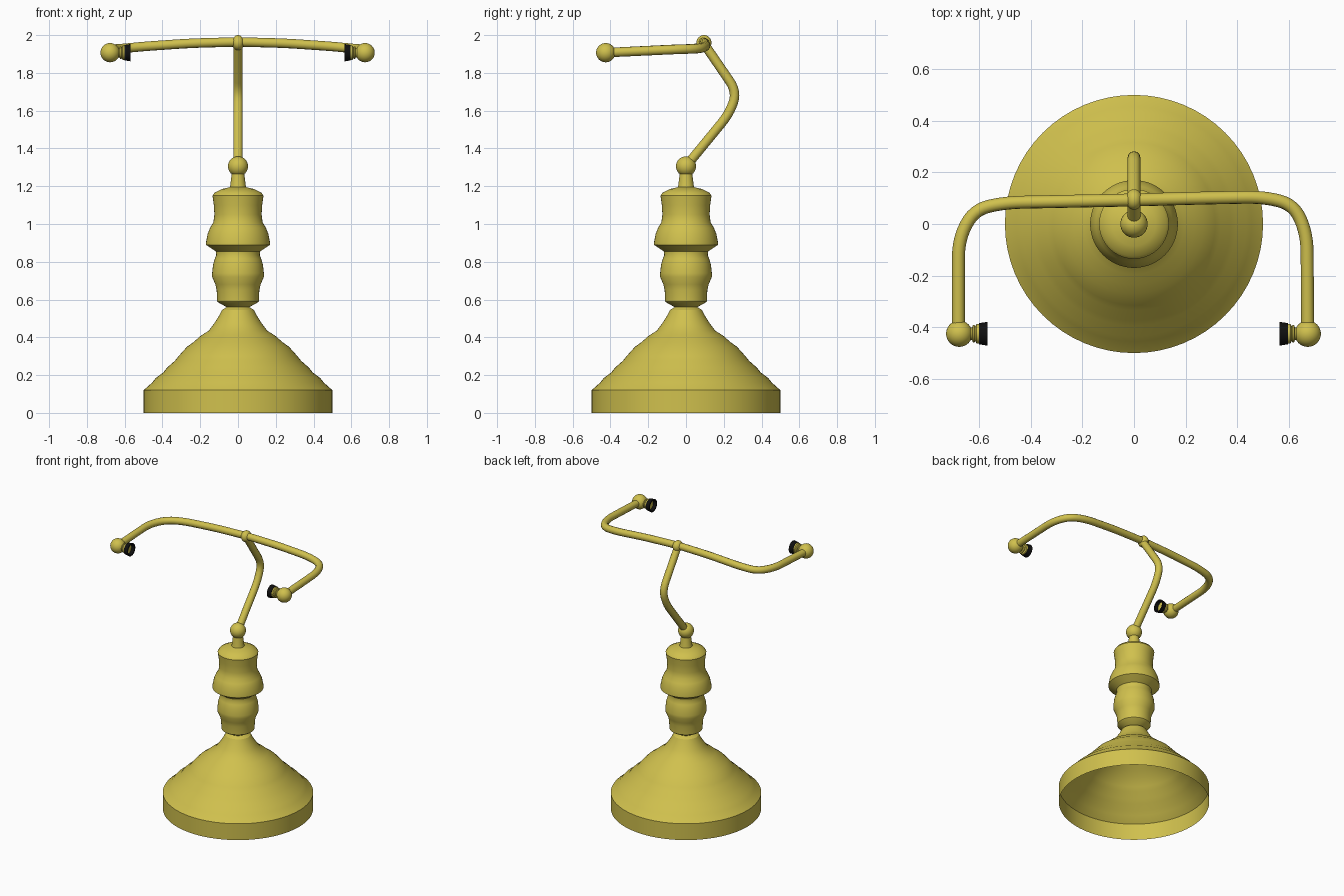
import bpy
import bmesh
import math
from mathutils import Matrix, Vector

cube = bpy.data.objects.get("Cube")
if cube:
    bpy.data.objects.remove(cube, do_unlink=True)


def material(name, color):
    m = bpy.data.materials.new(name)
    m.use_nodes = True
    m.diffuse_color = color
    m.node_tree.nodes["Principled BSDF"].inputs["Base Color"].default_value = color
    return m


brass = material("brass", (0.63, 0.53, 0.075, 1))
black = material("black", (0.005, 0.005, 0.005, 1))


def finish(name, bm, mat, angle=30):
    mesh = bpy.data.meshes.new(name)
    bm.to_mesh(mesh)
    bm.free()
    obj = bpy.data.objects.new(name, mesh)
    bpy.context.collection.objects.link(obj)
    mesh.materials.append(mat)
    bpy.ops.object.select_all(action="DESELECT")
    obj.select_set(True)
    bpy.context.view_layer.objects.active = obj
    bpy.ops.object.shade_smooth_by_angle(angle=math.radians(angle))
    return obj


def lathe(name, profile, mat, matrix=Matrix(), steps=64, closed=False):
    """Spin (radius, height) points round the local z axis."""
    bm = bmesh.new()
    verts = [bm.verts.new((r, 0, z)) for r, z in profile]
    pairs = list(zip(verts, verts[1:]))
    if closed:
        pairs.append((verts[-1], verts[0]))
    edges = [bm.edges.new(p) for p in pairs]
    bmesh.ops.spin(bm, geom=verts + edges, cent=(0, 0, 0), axis=(0, 0, 1),
                   angle=math.tau, steps=steps, use_duplicate=False)
    bmesh.ops.remove_doubles(bm, verts=bm.verts, dist=0.0003)
    bmesh.ops.recalc_face_normals(bm, faces=bm.faces)
    bm.transform(matrix)
    return finish(name, bm, mat)


def ball(name, center, radius, squash=(1, 1, 1)):
    bm = bmesh.new()
    bmesh.ops.create_uvsphere(bm, u_segments=32, v_segments=16, radius=radius)
    bm.transform(Matrix.Translation(center) @ Matrix.Diagonal((*squash, 1)))
    return finish(name, bm, brass)


def tube(name, points, radius, corner_radius=0.07):
    """Sweep a round section along a path whose corners are rounded."""
    pts = [Vector(p) for p in points]
    path = [pts[0]]
    for a, b, c in zip(pts, pts[1:], pts[2:]):
        start = b + (a - b).normalized() * min(corner_radius, (a - b).length * 0.48)
        end = b + (c - b).normalized() * min(corner_radius, (c - b).length * 0.48)
        for i in range(7):
            t = i / 6
            path.append(start * (1 - t) ** 2 + b * 2 * t * (1 - t) + end * t * t)
    path.append(pts[-1])
    curve = bpy.data.curves.new(name, "CURVE")
    curve.dimensions = "3D"
    curve.bevel_depth = radius
    curve.bevel_resolution = 4
    curve.use_fill_caps = True
    spline = curve.splines.new("POLY")
    spline.points.add(len(path) - 1)
    for point, co in zip(spline.points, path):
        point.co = (*co, 1)
    spline.use_smooth = True
    obj = bpy.data.objects.new(name, curve)
    bpy.context.collection.objects.link(obj)
    curve.materials.append(brass)
    return obj


# Hollow bell-shaped foot, open underneath
lathe("base", [(0.5, 0), (0.5, 0.12), (0.455, 0.16), (0.435, 0.185), (0.395, 0.215),
               (0.375, 0.24), (0.335, 0.275), (0.315, 0.3), (0.27, 0.35),
               (0.235, 0.375), (0.195, 0.41), (0.155, 0.435), (0.125, 0.475),
               (0.1, 0.515), (0.085, 0.545), (0.06, 0.56)], brass)

# Turned column
lathe("column", [(0.06, 0.56), (0.105, 0.585), (0.11, 0.59), (0.113, 0.65),
                 (0.12, 0.68), (0.137, 0.72), (0.137, 0.74), (0.132, 0.785),
                 (0.123, 0.815), (0.115, 0.835), (0.117, 0.855), (0.125, 0.86),
                 (0.17, 0.89), (0.17, 0.9), (0.16, 0.95), (0.148, 0.98),
                 (0.13, 1.01), (0.125, 1.05), (0.128, 1.1), (0.135, 1.15),
                 (0.125, 1.165), (0.085, 1.185), (0.043, 1.195), (0.04, 1.21),
                 (0.033, 1.27)], brass)

# Ball joint and bent stem
ball("stem_ball", (0, 0, 1.305), 0.053)
tube("stem", [(0, 0, 1.305), (0, 0.23, 1.585), (0, 0.27, 1.7), (0, 0.095, 1.955)], 0.025)
ball("crossbar_joint", (0, 0.095, 1.96), 0.04, (0.8, 1, 1))

# Crossbar with forward-bent arms, slightly turned about the stem
tube("crossbar", [(-0.68, -0.425, 1.907), (-0.68, -0.06, 1.925), (-0.62, 0.055, 1.928),
                  (-0.5, 0.083, 1.94), (-0.25, 0.088, 1.957), (0, 0.093, 1.964),
                  (0.25, 0.1, 1.957), (0.5, 0.105, 1.94), (0.62, 0.075, 1.928),
                  (0.67, -0.04, 1.925), (0.673, -0.425, 1.907)], 0.025)

# Ball ends with inward-facing sockets
for side, x in (("left", 0.673), ("right", -0.677)):
    end = Vector((x, -0.425, 1.907))
    ball(side + "_end_ball", end, 0.051)
    turn = Matrix.Rotation(math.copysign(math.pi / 2, -x), 4, "Y")
    place = Matrix.Translation(end) @ turn
    lathe(side + "_socket", [(0.025, 0.03), (0.025, 0.05), (0.034, 0.053), (0.034, 0.059),
                             (0.029, 0.062), (0.038, 0.067), (0.038, 0.085), (0, 0.085)],
          brass, place, 32)
    lathe(side + "_socket_ring", [(0.034, 0.077), (0.041, 0.077), (0.046, 0.109),
                                  (0.037, 0.109)], black, place, 32, True)
